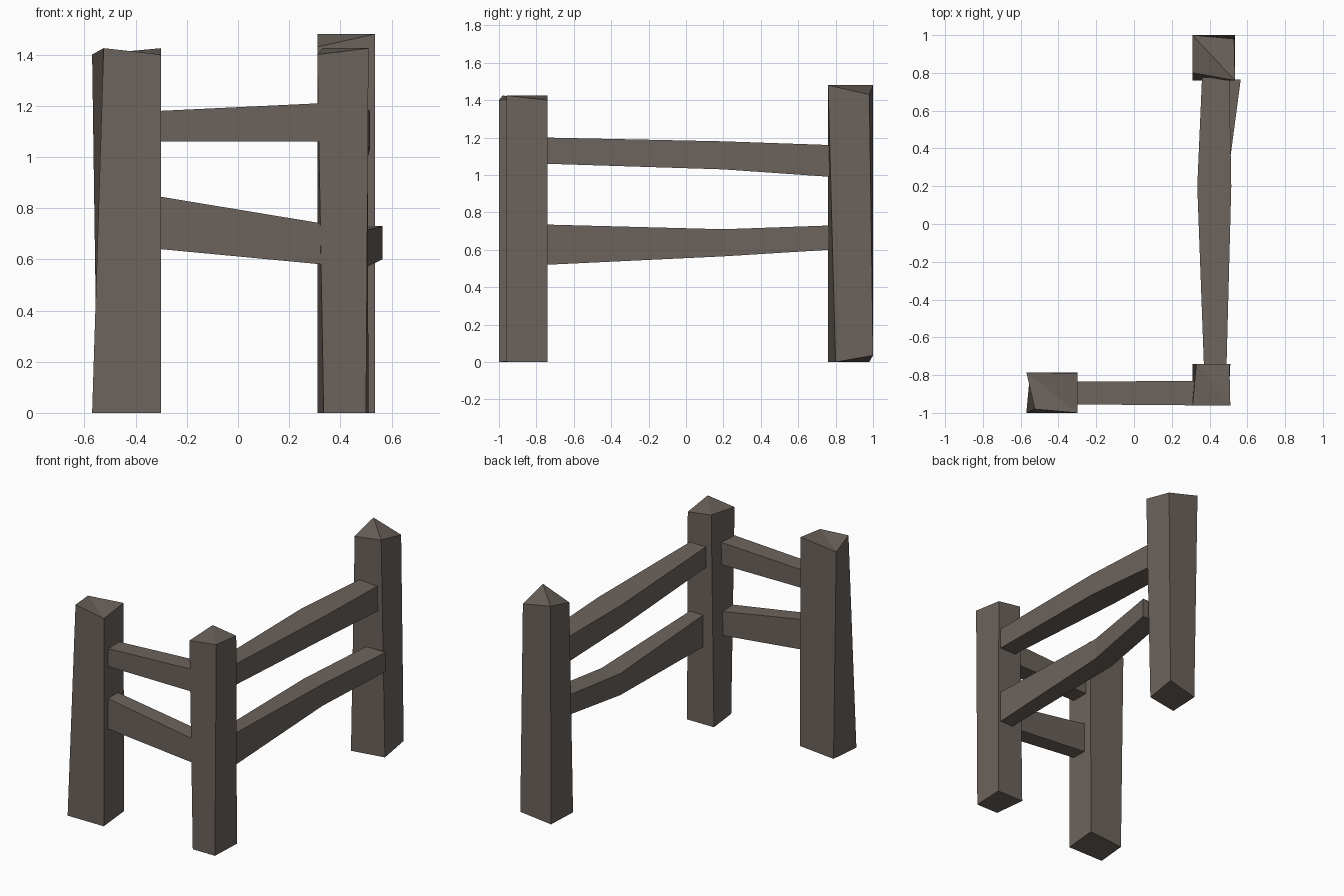
import bpy, bmesh

if "Cube" in bpy.data.objects:
    bpy.data.objects.remove(bpy.data.objects["Cube"])

wood = bpy.data.materials.new("wood")
wood.diffuse_color = (0.15, 0.125, 0.108, 1)
wood.use_nodes = True
wood.node_tree.nodes["Principled BSDF"].inputs["Base Color"].default_value = wood.diffuse_color


def loft(name, rings, ridge=False):
    """Skin a list of four-corner rings; ridge splits the top along a diagonal."""
    bm = bmesh.new()
    loops = [[bm.verts.new(p) for p in ring] for ring in rings]
    for a, b in zip(loops, loops[1:]):
        for i in range(4):
            j = (i + 1) % 4
            bm.faces.new((a[i], a[j], b[j], b[i]))
    bm.faces.new(loops[0][::-1])
    t = loops[-1]
    if ridge:
        bm.faces.new((t[0], t[1], t[3]))
        bm.faces.new((t[1], t[2], t[3]))
    else:
        bm.faces.new(t)
    bmesh.ops.recalc_face_normals(bm, faces=bm.faces)
    mesh = bpy.data.meshes.new(name)
    bm.to_mesh(mesh)
    bm.free()
    mesh.materials.append(wood)
    bpy.context.collection.objects.link(bpy.data.objects.new(name, mesh))


def rail(name, axis, sections):
    """Sections: position along axis, side min, side max, z min, z max."""
    rings = []
    for s, a, b, lo, hi in sections:
        corners = [(a, lo), (b, lo), (b, hi), (a, hi)]
        rings.append([(s, w, z) if axis == "x" else (w, s, z) for w, z in corners])
    loft(name, rings)


# Posts: corners run front-left, front-right, back-right, back-left
loft("left_post", [
    [(-0.57, -1.0, 0), (-0.30, -1.0, 0), (-0.30, -0.785, 0.02), (-0.55, -0.785, 0)],
    [(-0.525, -0.98, 1.425), (-0.30, -1.0, 1.40), (-0.30, -0.79, 1.425), (-0.57, -0.785, 1.40)],
], ridge=True)
loft("corner_post", [
    [(0.335, -0.96, 0), (0.50, -0.96, 0), (0.51, -0.74, 0), (0.31, -0.74, 0)],
    [(0.31, -0.96, 1.40), (0.51, -0.96, 1.425), (0.505, -0.74, 1.40), (0.33, -0.74, 1.425)],
], ridge=True)
loft("back_post", [
    [(0.31, 0.76, 0), (0.535, 0.80, 0), (0.535, 1.0, 0.035), (0.32, 0.98, 0)],
    [(0.31, 0.80, 1.43), (0.535, 0.76, 1.48), (0.53, 0.98, 1.43), (0.31, 1.0, 1.48)],
], ridge=True)

# Front rails
rail("front_upper_rail", "x", [(-0.305, -0.955, -0.835, 1.06, 1.18),
                               (0.325, -0.96, -0.83, 1.06, 1.21)])
rail("front_lower_rail", "x", [(-0.305, -0.955, -0.85, 0.64, 0.845),
                               (0.33, -0.955, -0.835, 0.58, 0.74)])

# Side rails, bent at the middle
rail("side_upper_rail", "y", [(-0.745, 0.37, 0.49, 1.06, 1.20),
                              (0.20, 0.335, 0.515, 1.03, 1.18),
                              (0.775, 0.36, 0.505, 0.99, 1.16)])
rail("side_lower_rail", "y", [(-0.745, 0.39, 0.49, 0.52, 0.735),
                              (0.20, 0.35, 0.49, 0.565, 0.71),
                              (0.765, 0.42, 0.565, 0.60, 0.73)])
